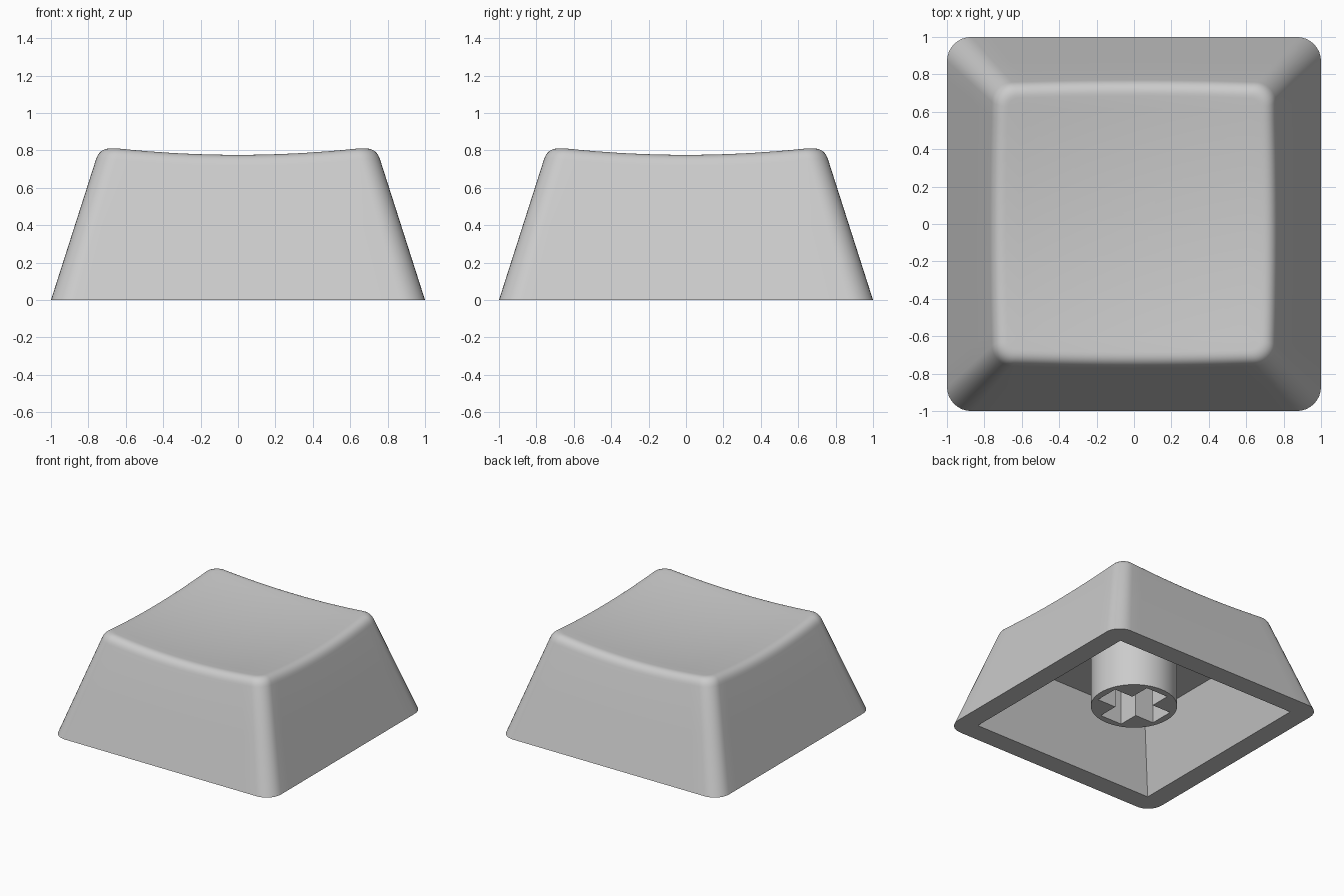
import bpy, bmesh, math
from mathutils import Vector

if "Cube" in bpy.data.objects:
    bpy.data.objects.remove(bpy.data.objects["Cube"])

SLOPE = 0.32        # inward lean of the walls per unit of height
ARC, EDGE = 8, 16   # segments per corner and per straight side
FILLET = 0.065      # reach of the rounding at the top edge

plastic = bpy.data.materials.new("grey plastic")
plastic.diffuse_color = (0.6, 0.6, 0.6, 1)
plastic.use_nodes = True
plastic.node_tree.nodes["Principled BSDF"].inputs["Base Color"].default_value = plastic.diffuse_color


def dish(x, y):
    """Height of the hollowed top."""
    return 0.735 + 0.086 * (x * x + y * y)


def ring_point(i, half, radius):
    """Point i on a rounded square."""
    side, k = divmod(i, ARC + EDGE)
    c = half - radius
    if k <= ARC:
        a = math.pi / 2 * k / ARC
        x, y = c + radius * math.cos(a), c + radius * math.sin(a)
    else:
        x, y = c - 2 * c * (k - ARC) / EDGE, half
    for _ in range(side):
        x, y = -y, x
    return x, y


def wall_point(i, z):
    return Vector((*ring_point(i, 1 - SLOPE * z, 0.13 - 0.03 * z), z))


def bridge(bm, a, b):
    n = len(a)
    for i in range(n):
        j = (i + 1) % n
        bm.faces.new((a[i], a[j], b[j], b[i]))


def finish(bm, name):
    bmesh.ops.recalc_face_normals(bm, faces=bm.faces)
    mesh = bpy.data.meshes.new(name)
    bm.to_mesh(mesh)
    bm.free()
    mesh.materials.append(plastic)
    ob = bpy.data.objects.new(name, mesh)
    bpy.context.collection.objects.link(ob)
    bpy.ops.object.select_all(action='DESELECT')
    ob.select_set(True)
    bpy.context.view_layer.objects.active = ob
    bpy.ops.object.shade_smooth_by_angle(angle=math.radians(30))
    return ob


# Shell: leaning walls, rounded top edge and dished top
bm = bmesh.new()
count = 4 * (ARC + EDGE)
columns = []
for i in range(count):
    z = 0.77
    for _ in range(12):                      # where the wall meets the dish
        p = wall_point(i, z)
        z = dish(p.x, p.y)
    low = wall_point(i, z - FILLET)
    ix, iy = ring_point(i, 1 - SLOPE * z - FILLET, 0.05)
    inner = Vector((ix, iy, dish(ix, iy)))
    col = [wall_point(i, 0), wall_point(i, z * 0.5)]
    for k in range(9):                       # rounded top edge
        t = k / 8
        col.append(low * (1 - t) ** 2 + p * 2 * t * (1 - t) + inner * t * t)
    for k in range(1, 10):                   # dished top
        s = 1 - k / 10
        col.append(Vector((ix * s, iy * s, dish(ix * s, iy * s))))
    columns.append(col)
rings = [[bm.verts.new(c[k]) for c in columns] for k in range(len(columns[0]))]
for a, b in zip(rings, rings[1:]):
    bridge(bm, a, b)
centre = bm.verts.new((0, 0, dish(0, 0)))
for i in range(count):
    bm.faces.new((rings[-1][i], rings[-1][(i + 1) % count], centre))

# Hollow underside with a flat rim
corners = ((1, 1), (-1, 1), (-1, -1), (1, -1))
mouth = [bm.verts.new((x * 0.835, y * 0.835, 0)) for x, y in corners]
roof = [bm.verts.new((x * 0.66, y * 0.66, 0.545)) for x, y in corners]
bridge(bm, mouth, roof)
bm.faces.new(roof)
span = ARC + EDGE
for s in range(4):
    for k in range(span):
        a, b = rings[0][s * span + k], rings[0][(s * span + k + 1) % count]
        if k < ARC:
            bm.faces.new((a, b, mouth[s]))
    bm.faces.new([rings[0][(s * span + k) % count] for k in range(ARC, span + 1)]
                 + [mouth[(s + 1) % 4], mouth[s]])
finish(bm, "cap_shell")

# Stem: round post with a cross-shaped socket
bm = bmesh.new()
L, W = 0.27, 0.1
circle = [(0.325 * math.cos(math.tau * i / 64), 0.325 * math.sin(math.tau * i / 64))
          for i in range(64)]
cross = []
for x, y in ((L, -W), (L, W), (W, W)):
    cross.append((x, y))
cross = [p for q in range(4) for p in
         [(x, y) if q == 0 else (-y, x) if q == 1 else (-x, -y) if q == 2 else (y, -x)
          for x, y in cross]]
bottom_edges = []
for outline in (circle, cross):
    low = [bm.verts.new((x, y, 0.11)) for x, y in outline]
    high = [bm.verts.new((x, y, 0.546)) for x, y in outline]
    bridge(bm, low, high)
    bottom_edges += [bm.edges.get((low[i - 1], low[i])) for i in range(len(low))]
bmesh.ops.triangle_fill(bm, use_beauty=True, use_dissolve=False, edges=bottom_edges)
finish(bm, "stem")
